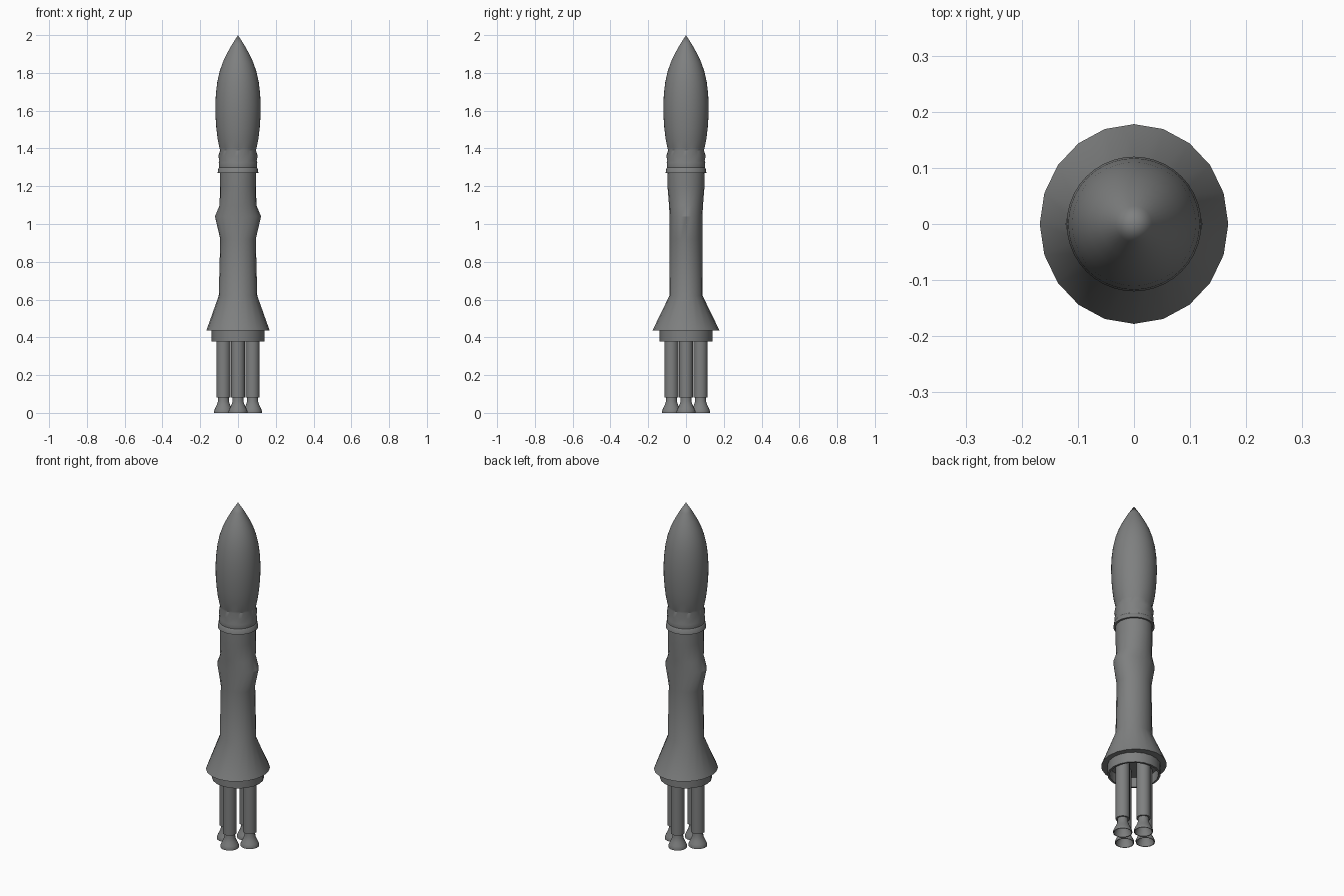
import bpy
import bmesh
import math

if "Cube" in bpy.data.objects:
    bpy.data.objects.remove(bpy.data.objects["Cube"])

grey = bpy.data.materials.new("hull_grey")
grey.diffuse_color = (0.21, 0.215, 0.215, 1)
grey.use_nodes = True
grey.node_tree.nodes["Principled BSDF"].inputs["Base Color"].default_value = grey.diffuse_color


def loft(name, rings, sides=20, centre=(0, 0), ripple=None, closed_loop=False):
    """Skin stacked ellipses (z, rx, ry); a zero radius makes a tip."""
    bm = bmesh.new()
    loops = []
    for i, (z, rx, ry) in enumerate(rings):
        if rx == 0:
            loops.append([bm.verts.new((centre[0], centre[1], z))] * sides)
            continue
        loop = []
        for k in range(sides):
            a = 2 * math.pi * k / sides
            f = 1 + (ripple.get(i, 0) * math.cos(8 * a) if ripple else 0)
            loop.append(bm.verts.new((centre[0] + rx * f * math.cos(a),
                                      centre[1] + ry * f * math.sin(a), z)))
        loops.append(loop)
    pairs = list(zip(loops, loops[1:]))
    if closed_loop:
        pairs.append((loops[-1], loops[0]))
    for lo, hi in pairs:
        for k in range(sides):
            n = (k + 1) % sides
            quad = list(dict.fromkeys((lo[k], lo[n], hi[n], hi[k])))
            bm.faces.new(quad)
    bmesh.ops.recalc_face_normals(bm, faces=bm.faces)
    mesh = bpy.data.meshes.new(name)
    bm.to_mesh(mesh)
    bm.free()
    mesh.materials.append(grey)
    obj = bpy.data.objects.new(name, mesh)
    bpy.context.collection.objects.link(obj)
    bpy.ops.object.select_all(action='DESELECT')
    obj.select_set(True)
    bpy.context.view_layer.objects.active = obj
    bpy.ops.object.shade_smooth_by_angle(angle=math.radians(30))
    return obj


def round_rings(profile):
    return [(z, r, r) for r, z in profile]


# main body: flared skirt, oval waist with a sideways bulge, round top
loft("body", [
    (0.437, 0, 0), (0.435, 0.168, 0.178), (0.62, 0.102, 0.088),
    (0.92, 0.094, 0.087), (1.04, 0.122, 0.087), (1.10, 0.097, 0.090),
    (1.20, 0.096, 0.098), (1.28, 0.096, 0.099), (1.28, 0, 0)])

# nose: collar lip, dented neck band and pointed ogive
loft("nose", round_rings([
    (0, 1.275), (0.108, 1.27), (0.104, 1.295), (0.100, 1.30), (0.102, 1.325),
    (0.099, 1.335), (0.102, 1.36), (0.096, 1.39), (0.098, 1.40),
    (0.108, 1.45), (0.115, 1.51), (0.119, 1.57), (0.120, 1.63),
    (0.117, 1.69), (0.110, 1.75), (0.098, 1.805), (0.081, 1.855),
    (0.060, 1.90), (0.032, 1.95), (0, 2.0)]),
    sides=40, ripple={6: 0.02, 7: -0.015})

# open mounting ring under the skirt
loft("mounting_ring", round_rings([
    (0.139, 0.378), (0.139, 0.437), (0.128, 0.437), (0.128, 0.378)]),
    closed_loop=True)

# four engine tubes with hollow bell nozzles
for i in range(4):
    a = i * math.pi / 2
    c = (0.077 * math.cos(a), 0.077 * math.sin(a))
    loft(f"engine_tube_{i + 1}", round_rings([
        (0, 0.082), (0.037, 0.082), (0.037, 0.436), (0, 0.436)]), centre=c)
    loft(f"nozzle_{i + 1}", round_rings([
        (0, 0.084), (0.028, 0.084), (0.029, 0.06), (0.036, 0.04),
        (0.045, 0.022), (0.050, 0.010), (0.050, 0.0), (0.046, 0.0),
        (0.041, 0.02), (0.032, 0.04), (0.024, 0.06), (0, 0.065)]), centre=c)
